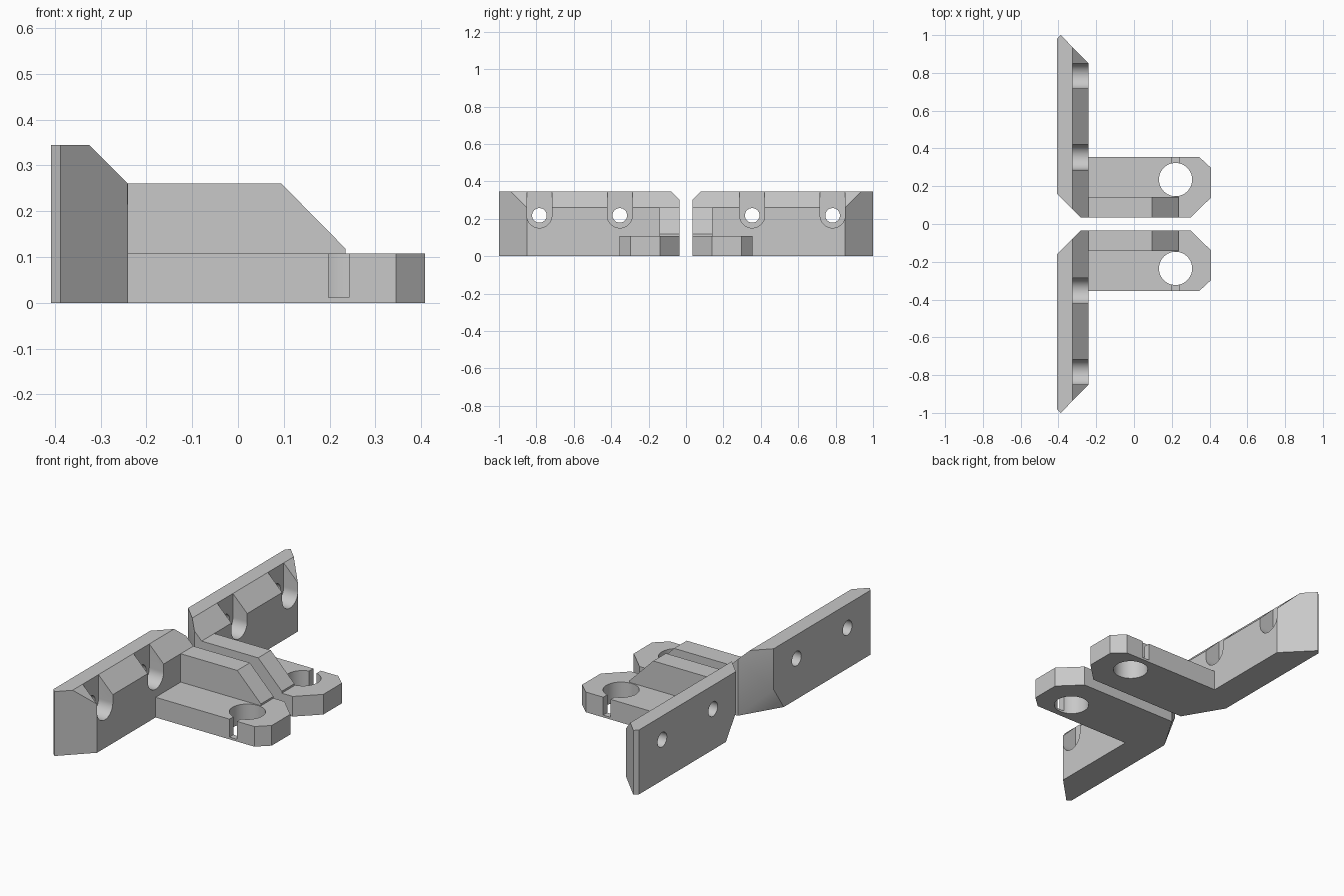
import bpy, bmesh, math
from mathutils import Matrix, Vector

if "Cube" in bpy.data.objects:
    bpy.data.objects.remove(bpy.data.objects["Cube"])

grey = bpy.data.materials.new("plain grey")
grey.diffuse_color = (0.58, 0.58, 0.58, 1)
grey.use_nodes = True
grey.node_tree.nodes["Principled BSDF"].inputs["Base Color"].default_value = grey.diffuse_color


def to_object(bm, name):
    bmesh.ops.recalc_face_normals(bm, faces=bm.faces)
    me = bpy.data.meshes.new(name)
    bm.to_mesh(me)
    bm.free()
    ob = bpy.data.objects.new(name, me)
    bpy.context.collection.objects.link(ob)
    me.materials.append(grey)
    return ob


def prism(points, offset):
    """Extrude a closed outline of 3D points along an offset."""
    bm = bmesh.new()
    face = bm.faces.new([bm.verts.new(p) for p in points])
    ext = bmesh.ops.extrude_face_region(bm, geom=[face])
    verts = [v for v in ext["geom"] if isinstance(v, bmesh.types.BMVert)]
    bmesh.ops.translate(bm, verts=verts, vec=offset)
    bmesh.ops.recalc_face_normals(bm, faces=bm.faces)
    return bm


def slice_off(bm, a, b, c, keep):
    """Cut a convex solid by the plane a-b-c and keep the side holding a point."""
    a = Vector(a)
    n = (Vector(b) - a).cross(Vector(c) - a).normalized()
    if n.dot(Vector(keep) - a) > 0:
        n = -n
    geom = bm.verts[:] + bm.edges[:] + bm.faces[:]
    bmesh.ops.bisect_plane(bm, geom=geom, plane_co=a, plane_no=n, clear_outer=True)
    bmesh.ops.holes_fill(bm, edges=[e for e in bm.edges if e.is_boundary])


def cylinder(name, r, depth, matrix):
    bm = bmesh.new()
    bmesh.ops.create_cone(bm, cap_ends=True, segments=48, radius1=r, radius2=r,
                          depth=depth, matrix=matrix)
    return to_object(bm, name)


def boolean(target, tool, operation):
    mod = target.modifiers.new("cut", 'BOOLEAN')
    mod.operation, mod.object, mod.solver = operation, tool, 'EXACT'
    bpy.context.view_layer.objects.active = target
    bpy.ops.object.modifier_apply(modifier=mod.name)
    bpy.data.objects.remove(tool)


# Mounting plate with sloped top front edge and trimmed inner bottom corner
plate = prism([(-.408, .16, 0), (-.283, .035, 0), (-.24, .035, 0), (-.24, .85, 0),
               (-.388, 1, 0), (-.408, .98, 0)], (0, 0, .345))
middle = (-.35, .5, .15)
slice_off(plate, (-.325, 0, .345), (-.325, 1, .345), (-.24, 0, .26), middle)
slice_off(plate, (-.283, .035, 0), (-.408, .245, 0), (-.408, .16, .125), middle)
bracket = to_object(plate, "brackets")

# Flat arm with clipped end corners
arm = prism([(-.27, .035, 0), (.30, .035, 0), (.408, .14, 0), (.408, .297, 0),
             (.345, .355, 0), (-.27, .355, 0)], (0, 0, .108))
boolean(bracket, to_object(arm, "arm"), 'UNION')

# Raised rib along the inner side
rib = prism([(-.26, .035, .05), (.235, .035, .05), (.235, .035, .118),
             (.095, .035, .26), (-.26, .035, .26)], (0, .107, 0))
boolean(bracket, to_object(rib, "rib"), 'UNION')

# Rod hole and the slit to its outer side
boolean(bracket, cylinder("rod_hole", .088, 1, Matrix.Translation((.22, .235, 0))),
        'DIFFERENCE')
slit = prism([(.198, .25, .012), (.242, .25, .012), (.242, .4, .012),
              (.198, .4, .012)], (0, 0, .2))
boolean(bracket, to_object(slit, "slit"), 'DIFFERENCE')

# Screw holes with U-shaped recesses open to the top
for y in (.354, .784):
    turn = Matrix.Translation((-.35, y, .218)) @ Matrix.Rotation(math.pi / 2, 4, 'Y')
    boolean(bracket, cylinder("screw_hole", .039, .5, turn), 'DIFFERENCE')
    arc = [(-.325, y + .067 * math.cos(t), .218 + .067 * math.sin(t))
           for t in (math.pi + math.pi * i / 24 for i in range(25))]
    arc += [(-.325, y + .067, .5), (-.325, y - .067, .5)]
    boolean(bracket, to_object(prism(arc, (.2, 0, 0)), "recess"), 'DIFFERENCE')

# Second bracket, mirrored across y
mirror = bracket.modifiers.new("mirror", 'MIRROR')
mirror.use_axis = (False, True, False)
mirror.use_mirror_merge = False
bpy.context.view_layer.objects.active = bracket
bpy.ops.object.modifier_apply(modifier=mirror.name)
bracket.data.materials.clear()
bracket.data.materials.append(grey)
for p in bracket.data.polygons:
    p.material_index = 0
bracket.select_set(True)
bpy.ops.object.shade_smooth_by_angle(angle=math.radians(25))
